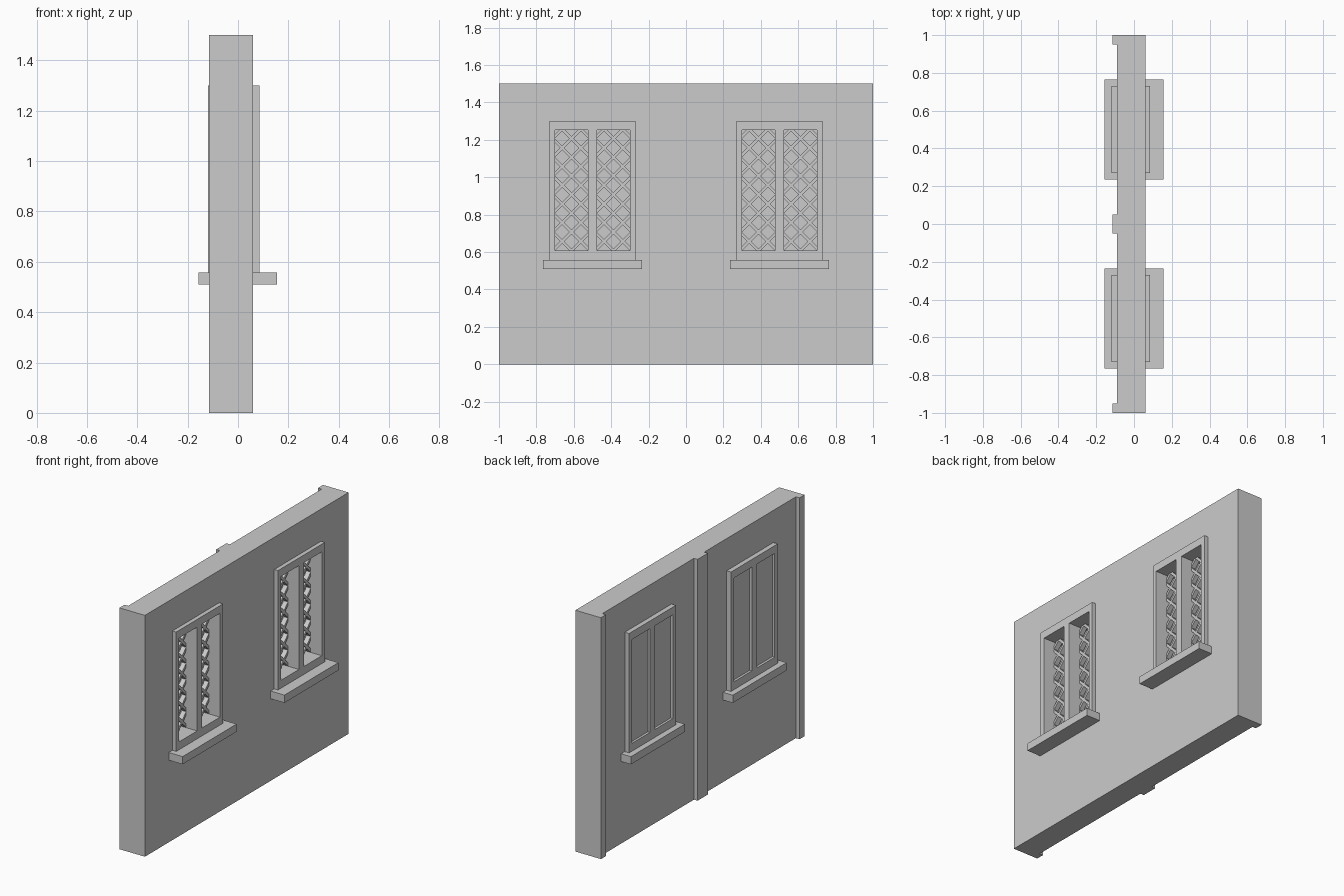
import bpy, bmesh
from mathutils import Matrix, Vector
from math import radians

if "Cube" in bpy.data.objects:
    bpy.data.objects.remove(bpy.data.objects["Cube"])

WINDOWS = (-0.5, 0.5)                       # window centres along y
LIGHTS = ((-0.20, -0.024), (0.024, 0.20))   # opening spans relative to a centre
Z0, Z1 = 0.607, 1.252                       # opening bottom and top


def add_box(bm, x, y, z):
    size = Vector((x[1] - x[0], y[1] - y[0], z[1] - z[0]))
    mid = Vector((x[0] + x[1], y[0] + y[1], z[0] + z[1])) / 2
    bmesh.ops.create_cube(bm, size=1.0,
                          matrix=Matrix.Translation(mid) @ Matrix.Diagonal(size.to_4d()))


def finish(bm, name):
    bmesh.ops.recalc_face_normals(bm, faces=bm.faces[:])
    mesh = bpy.data.meshes.new(name)
    bm.to_mesh(mesh)
    bm.free()
    ob = bpy.data.objects.new(name, mesh)
    bpy.context.collection.objects.link(ob)
    return ob


def boxes(name, *items):
    bm = bmesh.new()
    for it in items:
        add_box(bm, *it)
    return finish(bm, name)


# Cutter shared by the wall and window frames
cutter = boxes("opening_cutter", *[((-0.3, 0.3), (c + a, c + b), (Z0, Z1))
                                   for c in WINDOWS for a, b in LIGHTS])
cutter.hide_render = True


def cut(ob):
    mod = ob.modifiers.new("openings", 'BOOLEAN')
    mod.operation = 'DIFFERENCE'
    mod.solver = 'EXACT'
    mod.object = cutter
    bpy.context.view_layer.objects.active = ob
    bpy.ops.object.modifier_apply(modifier=mod.name)


# Wall slab with four openings
cut(boxes("wall", ((-0.09, 0.06), (-1, 1), (0, 1.5))))

# Vertical posts on the back face
boxes("wall_posts", *[((-0.115, -0.09), y, (0, 1.5))
                      for y in ((-1, -0.95), (-0.05, 0.05), (0.95, 1))])


def lattice(name, y0, y1):
    """Crossed diagonal bars trimmed to one opening."""
    bm = bmesh.new()
    ym, pitch = (y0 + y1) / 2, 0.1
    for k in range(-2, 10):
        for s in (-1, 1):
            m = (Matrix.Translation((-0.005, ym, Z0 + k * pitch))
                 @ Matrix.Rotation(radians(45 * s), 4, 'X')
                 @ Matrix.Diagonal((0.03, 0.5, 0.016, 1)))
            bmesh.ops.create_cube(bm, size=1.0, matrix=m)
    for co, no in (((0, y0, 0), (0, -1, 0)), ((0, y1, 0), (0, 1, 0)),
                   ((0, 0, Z0), (0, 0, -1)), ((0, 0, Z1), (0, 0, 1))):
        bmesh.ops.bisect_plane(bm, geom=bm.verts[:] + bm.edges[:] + bm.faces[:],
                               plane_co=co, plane_no=no, clear_outer=True)
    return finish(bm, name)


for i, c in enumerate(WINDOWS, 1):
    span = (c - 0.23, c + 0.23)
    # Front and back frames
    cut(boxes(f"front_frame_{i}", ((0.06, 0.086), span, (0.556, 1.3))))
    cut(boxes(f"back_frame_{i}", ((-0.12, -0.09), span, (0.556, 1.3))))
    # Sill passing through the wall
    boxes(f"sill_{i}", ((-0.157, 0.155), (c - 0.265, c + 0.265), (0.51, 0.558)))
    for j, (a, b) in enumerate(LIGHTS, 1):
        # Back panel closing the opening, and lattice in front of it
        boxes(f"back_panel_{i}_{j}", ((-0.105, -0.092), (c + a, c + b), (Z0, Z1)))
        lattice(f"lattice_{i}_{j}", c + a, c + b)

bpy.data.objects.remove(cutter)
